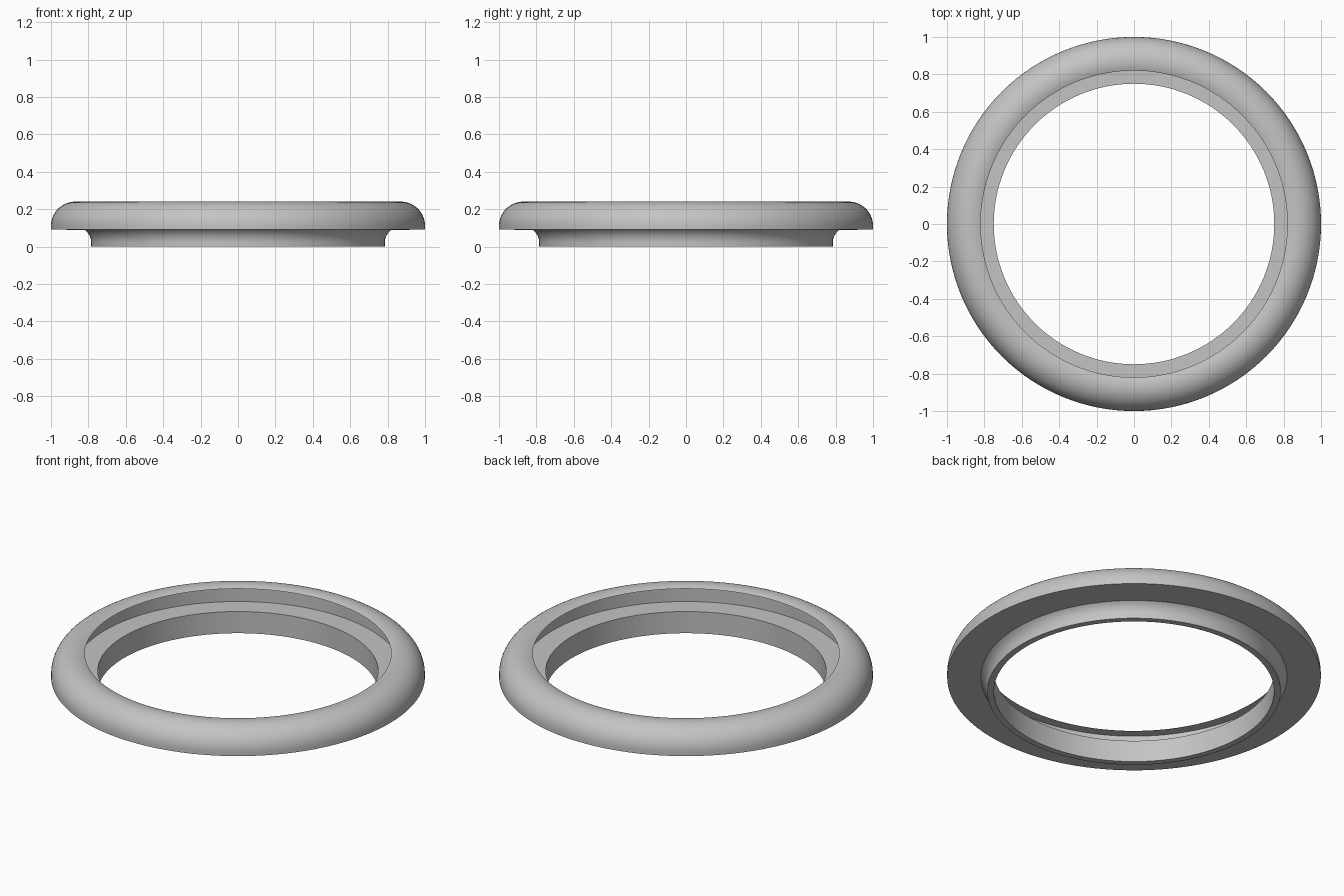
import bpy, bmesh, math
from mathutils import Matrix, Vector

cube = bpy.data.objects.get("Cube")
if cube:
    bpy.data.objects.remove(cube, do_unlink=True)

STEPS = 128


def arc(cx, cz, radius, start, end, count):
    """Points on a circular arc in the radius / height plane, angles in degrees."""
    angles = [math.radians(start + (end - start) * i / count) for i in range(count + 1)]
    return [(cx + radius * math.cos(a), cz + radius * math.sin(a)) for a in angles]


def material(name, color):
    mat = bpy.data.materials.new(name)
    mat.use_nodes = True
    mat.diffuse_color = color
    mat.node_tree.nodes["Principled BSDF"].inputs["Base Color"].default_value = color
    return mat


def lathe(name, profile, mat):
    """Revolve a closed profile around z."""
    bm = bmesh.new()
    verts = [bm.verts.new((r, 0, z)) for r, z in profile]
    edges = [bm.edges.new((v, verts[i - 1])) for i, v in enumerate(verts)]
    bmesh.ops.spin(bm, geom=verts + edges, cent=(0, 0, 0), axis=(0, 0, 1),
                   angle=math.tau, steps=STEPS, use_merge=True)
    bmesh.ops.remove_doubles(bm, verts=bm.verts[:], dist=1e-5)
    bmesh.ops.recalc_face_normals(bm, faces=bm.faces[:])
    mesh = bpy.data.meshes.new(name)
    bm.to_mesh(mesh)
    bm.free()
    mesh.materials.append(mat)
    obj = bpy.data.objects.new(name, mesh)
    bpy.context.collection.objects.link(obj)
    bpy.ops.object.select_all(action='DESELECT')
    obj.select_set(True)
    bpy.context.view_layer.objects.active = obj
    bpy.ops.object.shade_smooth_by_angle(angle=math.radians(30))
    return obj


grey = material("plain grey", (0.55, 0.55, 0.55, 1))

# Collar with a flared outer wall, running up to the underside of the rim
collar = [(0.75, 0.0)] + arc(0.872, 0.02, 0.087, 180, 127, 8)
collar[1:1] = [(0.785, 0.0)]
# Rounded rim, ending in a thin lip that overhangs the inner groove
rim = [(1.0, 0.09)] + arc(0.87, 0.11, 0.13, 0, 112.6, 20)
# Groove under the lip and the flat ledge inside it
groove = [(0.877, rim[-1][1]), (0.877, 0.128), (0.75, 0.128)]

lathe("bezel_ring", collar + rim + groove, grey)
